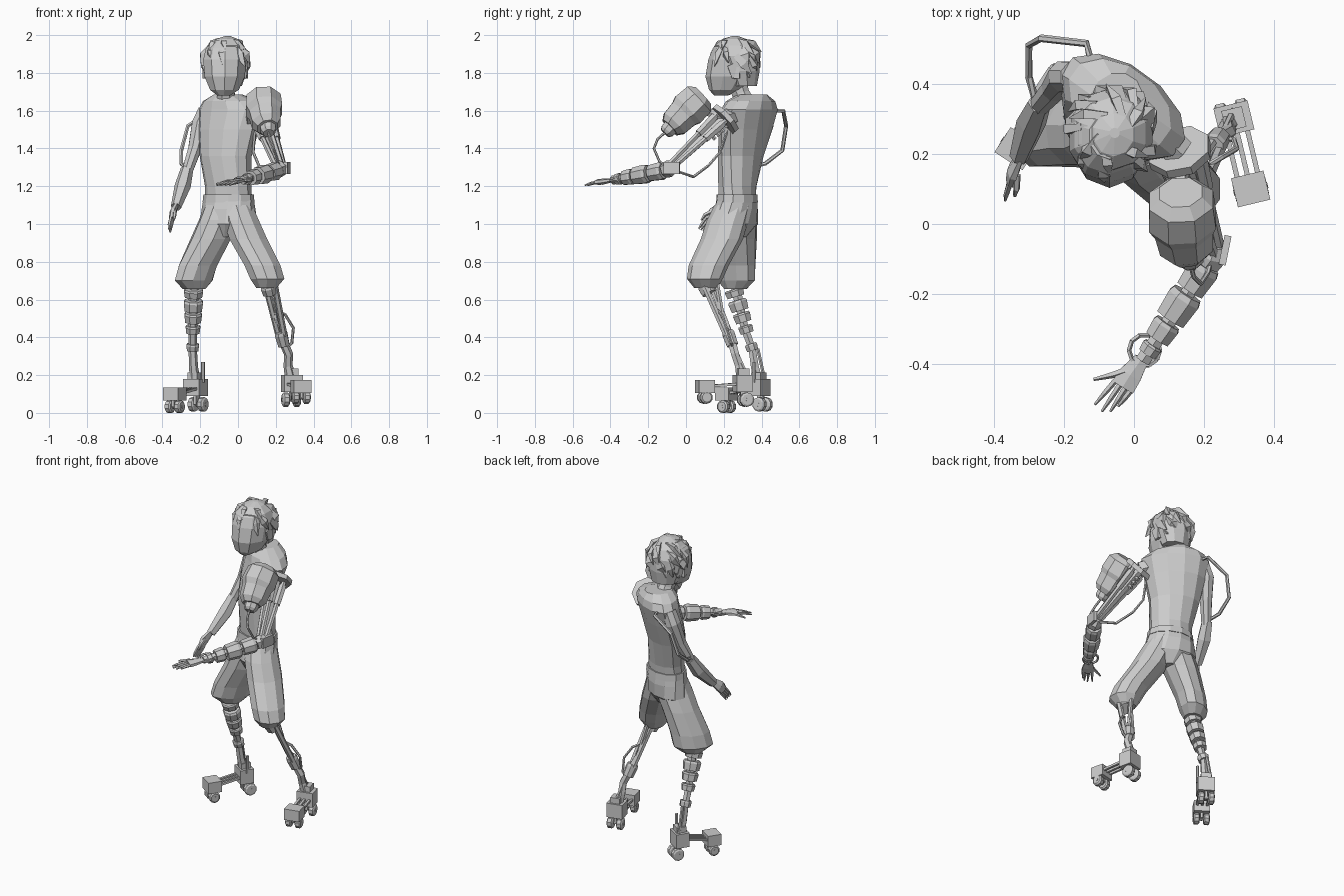
import bpy, bmesh, math, random
from mathutils import Vector, Matrix

default_cube = bpy.data.objects.get("Cube")
if default_cube:
    bpy.data.objects.remove(default_cube, do_unlink=True)

grey = bpy.data.materials.new("plain_grey")
grey.use_nodes = True
grey.diffuse_color = (.6, .6, .6, 1)
grey.node_tree.nodes["Principled BSDF"].inputs["Base Color"].default_value = (.6, .6, .6, 1)


def finish(name, bm):
    bmesh.ops.recalc_face_normals(bm, faces=bm.faces)
    mesh = bpy.data.meshes.new(name)
    bm.to_mesh(mesh)
    bm.free()
    mesh.materials.append(grey)
    obj = bpy.data.objects.new(name, mesh)
    bpy.context.collection.objects.link(obj)
    return obj


def skin(name, rings):
    """Join rings of points into a closed faceted body."""
    bm = bmesh.new()
    loops = [[bm.verts.new(p) for p in ring] for ring in rings]
    count = len(loops[0])
    for low, high in zip(loops, loops[1:]):
        for i in range(count):
            j = (i + 1) % count
            bm.faces.new((low[i], low[j], high[j], high[i]))
    bm.faces.new(loops[0])
    bm.faces.new(loops[-1])
    return finish(name, bm)


def stack(name, slices, sides=10, yaws=None):
    """Body from level slices: x, y, z, half width, half depth."""
    rings = []
    for k, (x, y, z, a, b) in enumerate(slices):
        turn = Matrix.Rotation(math.radians(yaws[k] if yaws else 0), 3, 'Z')
        angles = [math.tau * (i + .5) / sides for i in range(sides)]
        rings.append([Vector((x, y, z)) + turn @ Vector((a * math.cos(t), b * math.sin(t), 0))
                      for t in angles])
    return skin(name, rings)


def limb(name, points, radii, sides=8, flat=1):
    """Body swept along a path; radii is one number or one per point."""
    pts = [Vector(p) for p in points]
    if not isinstance(radii, (list, tuple)):
        radii = [radii] * len(pts)
    whole = pts[-1] - pts[0]
    axis = min(range(3), key=lambda i: abs(whole[i]))
    ref = Vector([float(i == axis) for i in range(3)])
    rings = []
    for k, p in enumerate(pts):
        along = (pts[min(k + 1, len(pts) - 1)] - pts[max(k - 1, 0)]).normalized()
        u = along.cross(ref).normalized()
        v = along.cross(u) * flat
        angles = [math.tau * (i + .5) / sides for i in range(sides)]
        rings.append([p + radii[k] * (u * math.cos(t) + v * math.sin(t)) for t in angles])
    return skin(name, rings)


def box(name, centre, size, yaw=0):
    bm = bmesh.new()
    bmesh.ops.create_cube(bm, size=1, matrix=Matrix.Translation(centre)
                          @ Matrix.Rotation(yaw, 4, 'Z') @ Matrix.Diagonal((*size, 1)))
    return finish(name, bm)


def sleeves(name, start, end, spans, sides=8):
    """Separate drums threaded on one axis: from, to, radius."""
    a, b = Vector(start), Vector(end)
    for i, (s, e, r) in enumerate(spans):
        ends = [a.lerp(b, t) for t in (s, s + (e - s) * .2, e)]
        limb(f"{name}_{i + 1}", ends, (r * .88, r, r * .9), sides)


# Torso, twisted at the shoulders
stack("torso", [(-.05, .27, 1.12, .128, .095), (-.052, .272, 1.2, .128, .098),
                (-.065, .29, 1.36, .15, .108), (-.05, .315, 1.5, .182, .115),
                (-.032, .335, 1.605, .205, .115), (-.04, .342, 1.65, .165, .108),
                (-.052, .35, 1.685, .075, .085)], 12, (-20, -25, -32, -36, -36, -36, -32))
limb("neck", [(-.055, .33, 1.6), (-.065, .29, 1.69), (-.07, .26, 1.78)], (.065, .05, .055))

# Shorts: hips and legs merge above a high crotch
stack("shorts_hips", [(-.05, .25, .93, .05, .07), (-.05, .255, 1, .165, .113),
                      (-.05, .265, 1.08, .148, .112), (-.05, .27, 1.14, .135, .103)], 12,
      (-30, -30, -24, -20))
stack("waistband", [(-.05, .27, 1.115, .141, .108), (-.05, .27, 1.155, .137, .105)], 12, (-20, -20))
stack("shorts_right_leg", [(-.232, .262, .655, .065, .055), (-.235, .264, .7, .122, .082),
                           (-.212, .266, .78, .12, .09), (-.145, .268, .92, .112, .106),
                           (-.1, .27, 1.02, .115, .104), (-.08, .275, 1.1, .1, .098)], 10, [45] * 6)
stack("shorts_left_leg", [(.15, .105, .66, .055, .06), (.155, .1, .71, .095, .095),
                          (.13, .12, .78, .1, .106), (.055, .19, .92, .105, .112),
                          (.015, .22, 1.02, .1, .11), (-.01, .25, 1.1, .09, .1)])

# Head: the front edge forms the face ridge
stack("head", [(-.075, .185, 1.68, .035, .035), (-.072, .212, 1.71, .08, .09),
               (-.07, .237, 1.78, .112, .134), (-.07, .248, 1.87, .12, .13),
               (-.07, .25, 1.93, .105, .108), (-.07, .25, 1.975, .06, .065)])
for side, s in (("right", -1), ("left", 1)):
    box(side + "_ear", (-.068 + s * .106, .265, 1.8), (.018, .04, .06), -s * .25)

# Hair cap with flat swept locks
stack("hair_cap", [(-.06, .305, 1.73, .085, .07), (-.06, .288, 1.81, .112, .102),
                   (-.063, .268, 1.89, .122, .12), (-.063, .258, 1.945, .1, .104),
                   (-.058, .255, 1.98, .058, .062), (-.055, .26, 1.995, .015, .015)])
random.seed(9)
hair_centre = Vector((-.062, .265, 1.865))
for row, (lift, count) in enumerate(((-.5, 6), (0, 9), (.45, 9), (.95, 6))):
    for i in range(count):
        if row == 0:
            turn = math.pi * (i / (count - 1) * 1.1 - .05)
        else:
            turn = math.tau * (i + random.random() * .6) / count
        out = Vector((math.cos(turn) * math.cos(lift), math.sin(turn) * math.cos(lift), math.sin(lift)))
        if row == 1 and out.y < -.3:
            continue
        root = hair_centre + out * .112
        fall = Vector((0, 0, -1)) + Vector((-out.y, out.x, 0)) * random.uniform(.1, .9)
        fall = (fall - out * fall.dot(out)).normalized()
        tip = root + fall * random.uniform(.075, .105) + out * random.uniform(-.015, .012)
        limb("hair_lock", [root - fall * .035 - out * .008, root + fall * .025 + out * .007, tip],
             (.022, .033, .002), 4, .6)

# Bare right arm with forearm guard and open hand
limb("right_upper_arm", [(-.17, .42, 1.6), (-.2, .42, 1.53), (-.228, .385, 1.4), (-.272, .335, 1.27)],
     (.045, .048, .038, .03))
limb("right_forearm_guard", [(-.27, .345, 1.29), (-.293, .29, 1.2), (-.328, .19, 1.09)], (.034, .043, .028), 6)
limb("right_palm", [(-.325, .19, 1.1), (-.345, .15, 1.06), (-.352, .125, 1.025)], (.022, .036, .028), 6, .5)
for i in range(4):
    shift = Vector((.003, .012, -.006)) * (i - 1.5)
    limb(f"right_finger_{i + 1}", [Vector((-.35, .13, 1.03)) + shift, Vector((-.36, .1, .99)) + shift,
                                   Vector((-.363, .085, .965)) + shift], (.009, .008, .004), 5)
limb("right_thumb", [(-.335, .14, 1.07), (-.335, .1, 1.05), (-.34, .08, 1.02)], (.012, .01, .005), 5)
limb("back_hose", [(-.12, .45, 1.6), (-.135, .515, 1.6), (-.265, .53, 1.52), (-.3, .51, 1.39),
                   (-.3, .42, 1.32), (-.28, .35, 1.3)], .011, 6)

# Mechanical left arm: shoulder disc, rods, armour pod
shoulder, elbow = Vector((.13, .205, 1.555)), Vector((.225, -.08, 1.295))
reach = (elbow - shoulder).normalized()
limb("shoulder_disc", [shoulder - reach * .014, shoulder + reach * .014], .094)
limb("shoulder_mount", [(.06, .27, 1.58), shoulder], .05, 6)
across = reach.cross(Vector((0, 0, 1))).normalized()
over = across.cross(reach)
for i, (s, t) in enumerate(((1, 0), (-1, 0), (0, 1))):
    offset = across * s + over * t
    limb(f"upper_arm_rod_{i + 1}", [shoulder + offset * .05, elbow + offset * .022], .015, 6)
    sleeves(f"rod_piston_{i + 1}", shoulder + offset * .05, elbow + offset * .022, [(.08, .4, .024)], 6)
limb("upper_arm_core", [shoulder, elbow], (.03, .02), 6)
for i in range(3):
    start = shoulder + reach * (.05 + .03 * i) - over * .045
    limb(f"arm_spring_{i + 1}", [start, start + over * .06], .012, 6)
limb("armour_pod", [(.133, .09, 1.68), (.135, .068, 1.66), (.138, .01, 1.605), (.143, -.012, 1.583),
                    (.15, -.062, 1.532), (.156, -.085, 1.51)], (.066, .098, .104, .09, .082, .058))
limb("pod_nozzle", [(.157, -.075, 1.52), (.16, -.1, 1.492), (.162, -.112, 1.48)], (.045, .042, .03))
limb("pod_strut", [(.135, .06, 1.62), shoulder], .025, 6)
limb("pod_hose", [(.16, -.11, 1.485), (.17, -.15, 1.45), (.19, -.17, 1.4), (.21, -.14, 1.33), elbow], .007, 6)
limb("arm_hose", [(.22, -.05, 1.28), (.17, .04, 1.25), (.11, .12, 1.31), (.08, .18, 1.38), (.09, .22, 1.5)],
     .008, 6)

# Left elbow, forearm and hand
limb("elbow_block", [(.232, -.06, 1.305), (.225, -.09, 1.292), (.21, -.115, 1.283)], (.032, .046, .04), 6)
box("elbow_side_plate", (.26, -.075, 1.297), (.02, .085, .065), -.2)
forearm_start, wrist = (.215, -.105, 1.285), (.025, -.39, 1.232)
limb("forearm_core", [forearm_start, wrist], .024, 6)
sleeves("forearm_drum", forearm_start, wrist,
        [(.05, .29, .05), (.33, .58, .053), (.62, .78, .044), (.84, .93, .032)])
wrist_ring = [Vector((.03, -.36, 1.238)) + Vector((math.cos(t), math.sin(t), .2 * math.sin(t))) * .045
              for t in [math.tau * i / 10 for i in range(10)]]
for i in range(10):
    limb("wrist_ring", [wrist_ring[i], wrist_ring[(i + 1) % 10]], .007, 5)
limb("left_palm", [(.022, -.385, 1.232), (-.01, -.43, 1.226), (-.032, -.465, 1.222)], (.024, .038, .04), 6, .4)
for i, (x, y) in enumerate(((-.112, -.515), (-.092, -.535), (-.068, -.535), (-.045, -.52))):
    root = Vector((-.055 + .016 * i, -.448 - .008 * i, 1.222))
    limb(f"left_finger_{i + 1}", [root, root.lerp(Vector((x, y, 1.212)), .5), (x, y, 1.205)],
         (.009, .008, .004), 5)
limb("left_thumb", [(0, -.41, 1.228), (-.06, -.43, 1.225), (-.115, -.443, 1.212)], (.013, .01, .005), 5)

# Right shin: stacked drums on a core
limb("right_shin_core", [(-.23, .255, .7), (-.24, .31, .45), (-.24, .35, .34), (-.235, .365, .24),
                         (-.225, .385, .16)], (.03, .024, .022, .024, .03), 6)
sleeves("right_shin_drum", (-.235, .25, .66), (-.24, .35, .34),
        [(.02, .14, .055), (.2, .37, .055), (.41, .56, .05), (.62, .74, .042), (.92, 1.03, .036)])
limb("right_ankle_rod", [(-.185, .36, .16), (-.185, .36, .27)], .01, 6)
limb("right_heel_rod", [(-.24, .42, .16), (-.24, .38, .34)], .01, 6)

# Left shin: paired rods, joint and cable
for i, s in enumerate((-1, 1)):
    limb(f"left_shin_rod_{i + 1}", [(.165 + s * .025, .105 - s * .02, .7), (.23 + s * .015, .225 - s * .012, .41)],
         .017, 6)
limb("left_shin_back_rod", [(.16, .165, .68), (.2, .195, .5), (.235, .25, .4)], .013, 6)
sleeves("left_knee", (.155, .095, .69), (.235, .235, .4), [(.05, .2, .045)])
sleeves("left_shin_joint", (.225, .22, .43), (.245, .25, .35), [(0, .9, .036)])
limb("left_ankle", [(.235, .24, .39), (.268, .26, .31), (.265, .28, .25), (.285, .3, .16)],
     (.025, .024, .024, .034), 6)
limb("left_heel_rod", [(.25, .25, .36), (.285, .325, .19)], .011, 6)
limb("left_shin_hose", [(.215, .17, .54), (.25, .19, .52), (.293, .215, .45), (.285, .24, .37), (.25, .25, .34)],
     .008, 6)


# Wheeled feet: heel block, toe block, linking bars and wheel pairs
def wheeled_foot(side, heel, toe, heel_axle, toe_axle):
    heel, toe = Vector(heel), Vector(toe)
    ahead = Vector((toe.x - heel.x, toe.y - heel.y, 0)).normalized()
    width = Vector((-ahead.y, ahead.x, 0))
    yaw = math.atan2(width.y, width.x)
    box(side + "_heel_block", heel, (.1, .085, .09), yaw)
    box(side + "_heel_collar", heel + Vector((0, 0, .055)), (.06, .06, .05), yaw)
    box(side + "_toe_block", toe, (.095, .085, .07), yaw)
    for s in (-1, 0, 1):
        limb(side + "_foot_bar", [heel + width * s * .03, toe + width * s * .03], .01, 4)
    for centre, (height, radius, back) in ((heel, heel_axle), (toe, toe_axle)):
        hub = Vector((centre.x, centre.y, height)) - ahead * back
        limb(side + "_axle", [hub - width * .05, hub + width * .05], .01, 6)
        box(side + "_wheel_fork", (hub + centre) / 2, (.015, .04, abs(centre.z - height)), yaw)
        for s in (-1, 1):
            middle = hub + width * s * .03
            limb(side + "_wheel", [middle - width * .018, middle - width * .012, middle + width * .012,
                                   middle + width * .018], (.75 * radius, radius, radius, .75 * radius), 10)


wheeled_foot("right", (-.225, .385, .135), (-.335, .215, .1), (.045, .038, .025), (.033, .034, 0))
wheeled_foot("left", (.285, .3, .155), (.333, .1, .14), (.07, .038, .015), (.082, .034, 0))
